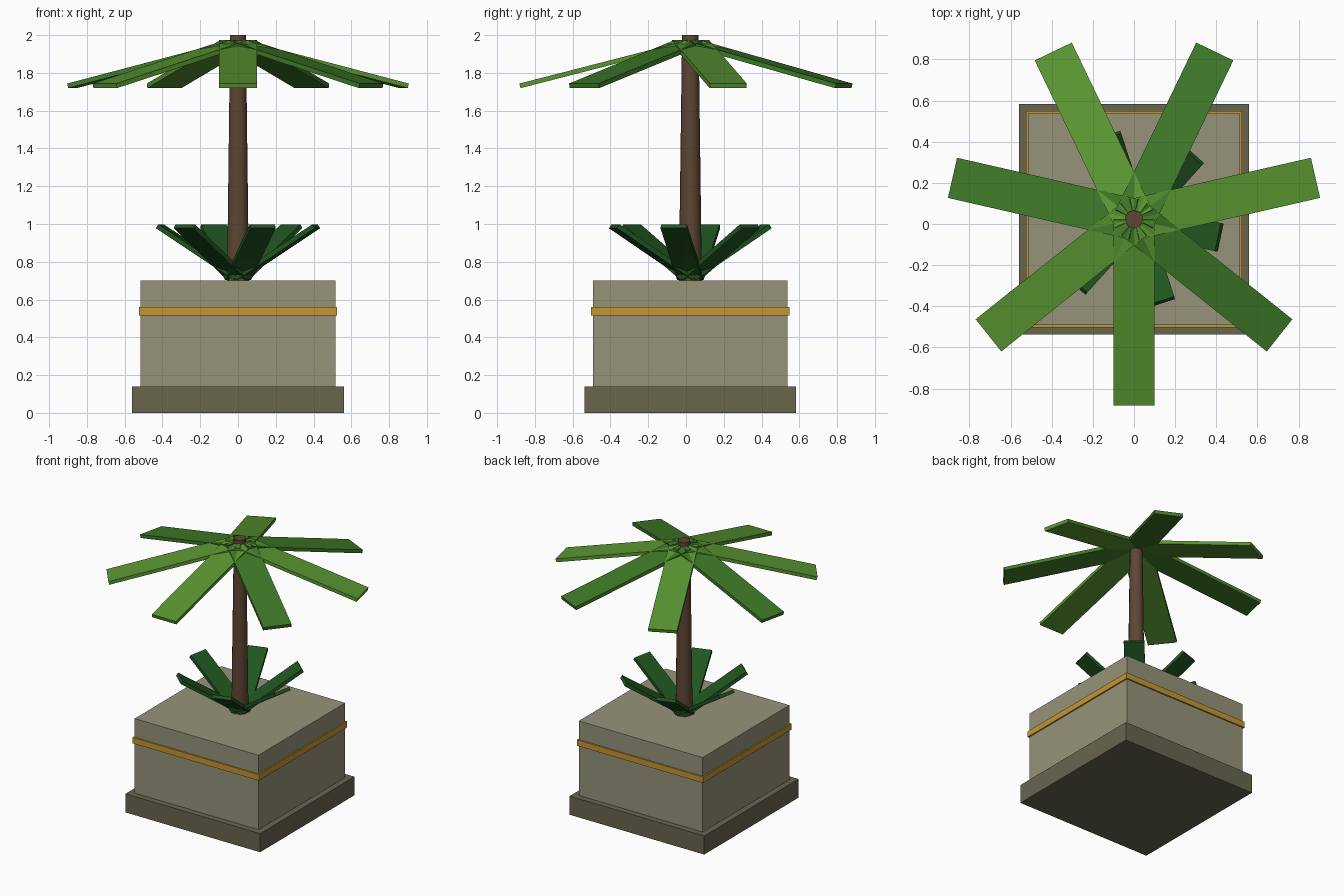
import bpy
from math import radians, cos, sin, pi
from mathutils import Matrix, Vector

if "Cube" in bpy.data.objects:
    bpy.data.objects.remove(bpy.data.objects["Cube"])

CY = 0.023  # planter and trunk axis in y


def material(name, hex_code):
    srgb = [int(hex_code[i:i + 2], 16) / 255 for i in (0, 2, 4)]
    mat = bpy.data.materials.new(name)
    mat.diffuse_color = [((c + 0.055) / 1.055) ** 2.4 for c in srgb] + [1]
    mat.use_nodes = True
    mat.node_tree.nodes["Principled BSDF"].inputs["Base Color"].default_value = mat.diffuse_color
    return mat


stone = material("stone", "96937A")
dark_stone = material("dark_stone", "69654F")
gold = material("gold", "C49632")
bark = material("bark", "5E4634")
light_green = material("light_green", "5A9632")
mid_green = material("mid_green", "3F7A28")
deep_green = material("deep_green", "20551F")


def box(name, size, matrix, mat):
    bpy.ops.mesh.primitive_cube_add(size=1)
    obj = bpy.context.object
    obj.name = name
    obj.data.transform(matrix @ Matrix.Diagonal((*size, 1)))
    obj.data.materials.append(mat)
    return obj


def slab(name, width, z0, z1, mat):
    return box(name, (width, width, z1 - z0),
               Matrix.Translation((0, CY, (z0 + z1) / 2)), mat)


def leaf(name, heading, pitch, length, width, thick, z, mat):
    # flat blade starting on the trunk axis, pitched up or down
    m = (Matrix.Translation((0, CY, z))
         @ Matrix.Rotation(radians(heading), 4, 'Z')
         @ Matrix.Rotation(radians(-pitch), 4, 'Y')
         @ Matrix.Translation((length / 2, 0, 0)))
    return box(name, (length, width, thick), m, mat)


# Square planter with plinth and gold band
slab("planter_base", 1.12, 0, 0.14, dark_stone)
slab("planter_body", 1.03, 0.14, 0.70, stone)
slab("planter_band", 1.05, 0.515, 0.56, gold)

# Tapered trunk
bpy.ops.mesh.primitive_cone_add(vertices=10, radius1=0.061, radius2=0.044,
                                depth=1.30, location=(0, CY, 1.35))
trunk = bpy.context.object
trunk.name = "trunk"
trunk.data.materials.append(bark)
bpy.ops.object.shade_smooth_by_angle(angle=radians(40))

# Drooping crown fronds
for k in range(7):
    leaf(f"frond_{k + 1}", -90 + k * 360 / 7, -14.4, 0.931, 0.2, 0.025, 1.963,
         mid_green if k % 2 else light_green)

# Upright leaves around the trunk foot
for k in range(6):
    leaf(f"base_leaf_{k + 1}", -72 + k * 60, 33, 0.505, 0.14, 0.025, 0.713,
         deep_green)
